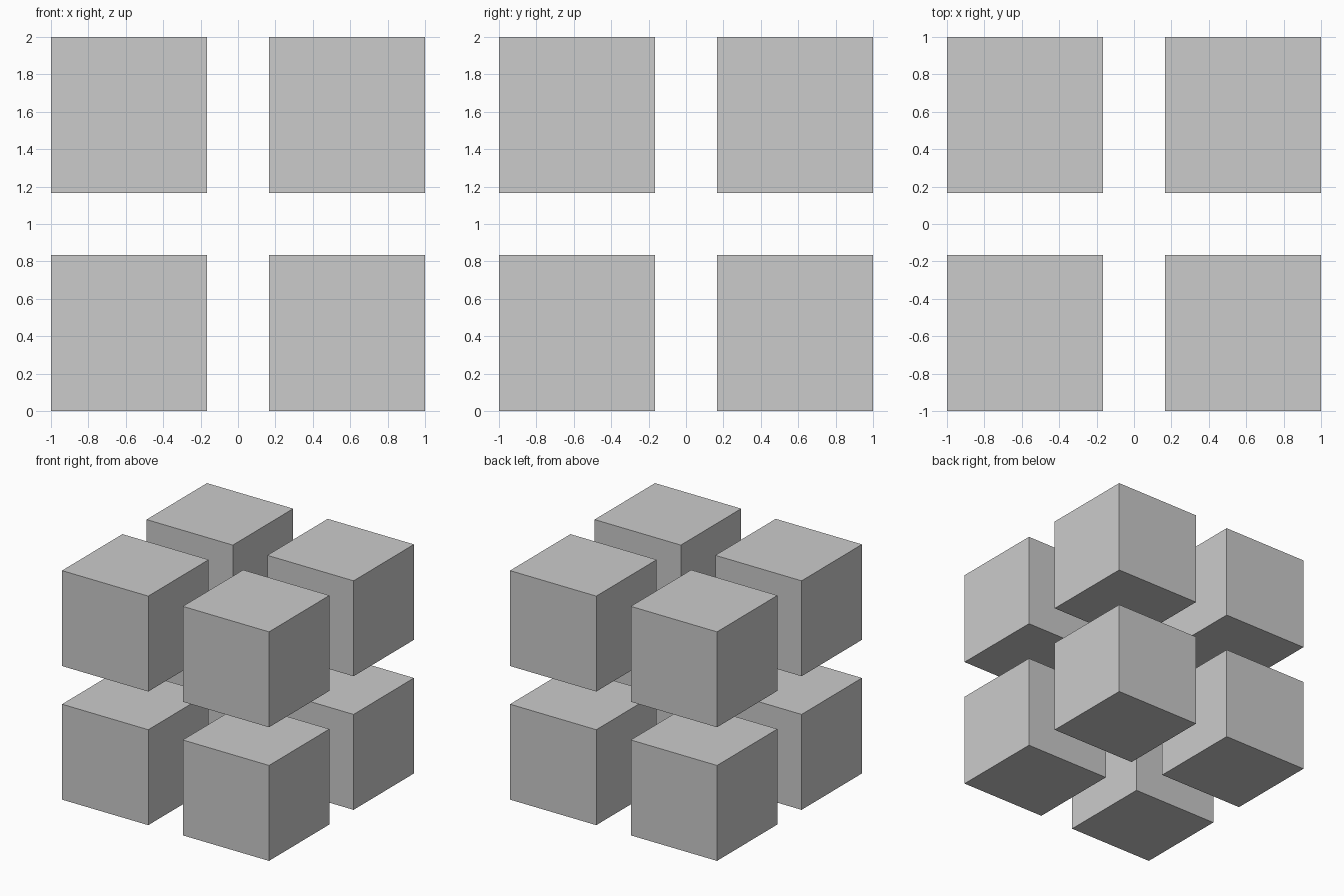
import bpy
from itertools import product

if "Cube" in bpy.data.objects:
    bpy.data.objects.remove(bpy.data.objects["Cube"])

SIZE = 5 / 6           # edge length of each block
OFFSET = 1 - SIZE / 2  # block centre distance from the middle on each axis


def add_block(name, location):
    bpy.ops.mesh.primitive_cube_add(size=SIZE, location=location)
    bpy.context.object.name = name


# Eight separate blocks, one at each corner of a 2 unit cube
SIDES_X = {"left": -1, "right": 1}
SIDES_Y = {"front": -1, "back": 1}
SIDES_Z = {"lower": -1, "upper": 1}
for z, y, x in product(SIDES_Z, SIDES_Y, SIDES_X):
    add_block(f"{z}_{y}_{x}_block",
              (SIDES_X[x] * OFFSET, SIDES_Y[y] * OFFSET, 1 + SIDES_Z[z] * OFFSET))
